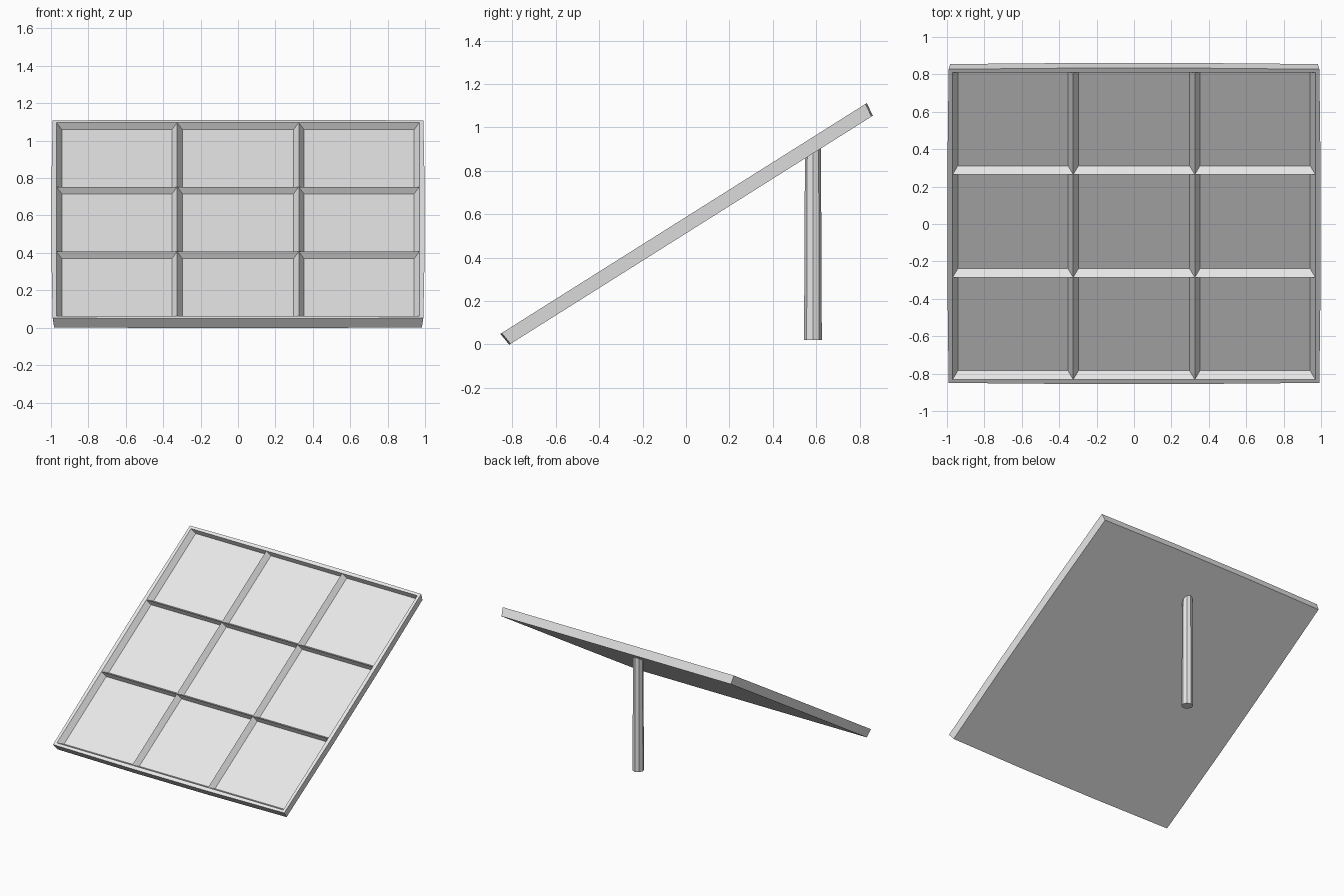
import bpy, bmesh, math
from mathutils import Matrix

if "Cube" in bpy.data.objects:
    bpy.data.objects.remove(bpy.data.objects["Cube"], do_unlink=True)

grey = bpy.data.materials.new("light_grey")
grey.use_nodes = True
grey.diffuse_color = (0.8, 0.8, 0.8, 1)
grey.node_tree.nodes["Principled BSDF"].inputs["Base Color"].default_value = (0.8, 0.8, 0.8, 1)

TILT = math.radians(32.2)
STOPS = [-0.97, -0.325, 0.325, 0.97]      # ridge lines of the 3 x 3 cells
THICK = 0.064
DEPTH = 0.041


def add_object(name, bm, matrix):
    bmesh.ops.recalc_face_normals(bm, faces=bm.faces)
    mesh = bpy.data.meshes.new(name)
    bm.to_mesh(mesh)
    bm.free()
    mesh.materials.append(grey)
    obj = bpy.data.objects.new(name, mesh)
    obj.matrix_world = matrix
    bpy.context.collection.objects.link(obj)
    return obj


# Tilted panel: slab with slightly bowed edges and nine sunken cells
bm = bmesh.new()
grid = [[bm.verts.new((x, y, 0)) for x in STOPS] for y in STOPS]
border = (grid[0][:3] + [grid[i][3] for i in range(3)]
          + grid[3][:0:-1] + [grid[i][0] for i in (3, 2, 1)])


def outline(scale, z):
    ring = []
    for v in border:
        corner = abs(v.co.x) > 0.9 and abs(v.co.y) > 0.9
        edge = 0.991 if corner else 0.998
        x, y = [math.copysign(edge, c) if abs(c) > 0.9 else c for c in v.co.xy]
        ring.append(bm.verts.new((x * scale, y * scale, z)))
    return ring


def bridge(a, b):
    for i in range(len(a)):
        j = (i + 1) % len(a)
        bm.faces.new((a[i], a[j], b[j], b[i]))


top = outline(1, 0)
bottom = outline(0.992, -THICK)
bridge(border, top)
bridge(top, bottom)
bm.faces.new(bottom)

# Cells: sloping walls down to a flat floor, the uphill wall nearly upright
for r in range(3):
    for c in range(3):
        rim = [grid[r][c], grid[r][c + 1], grid[r + 1][c + 1], grid[r + 1][c]]
        x0, x1 = STOPS[c] + 0.028, STOPS[c + 1] - 0.028
        y0, y1 = STOPS[r] + 0.03, STOPS[r + 1] - 0.005
        floor = [bm.verts.new((x, y, -DEPTH))
                 for x, y in ((x0, y0), (x1, y0), (x1, y1), (x0, y1))]
        bridge(rim, floor)
        bm.faces.new(floor)
add_object("tilted_panel", bm,
           Matrix.Translation((0, -0.011, 0.58)) @ Matrix.Rotation(TILT, 4, "X"))

# Support pole: slightly tapered octagon, its top cut to the panel's underside
bm = bmesh.new()
bmesh.ops.create_cone(bm, cap_ends=True, segments=8, radius1=0.041,
                      radius2=0.037, depth=0.86)
for v in bm.verts:
    if v.co.z > 0:
        v.co.z += v.co.y * math.tan(TILT)
add_object("support_pole", bm, Matrix.Translation((0, 0.585, 0.45)))
